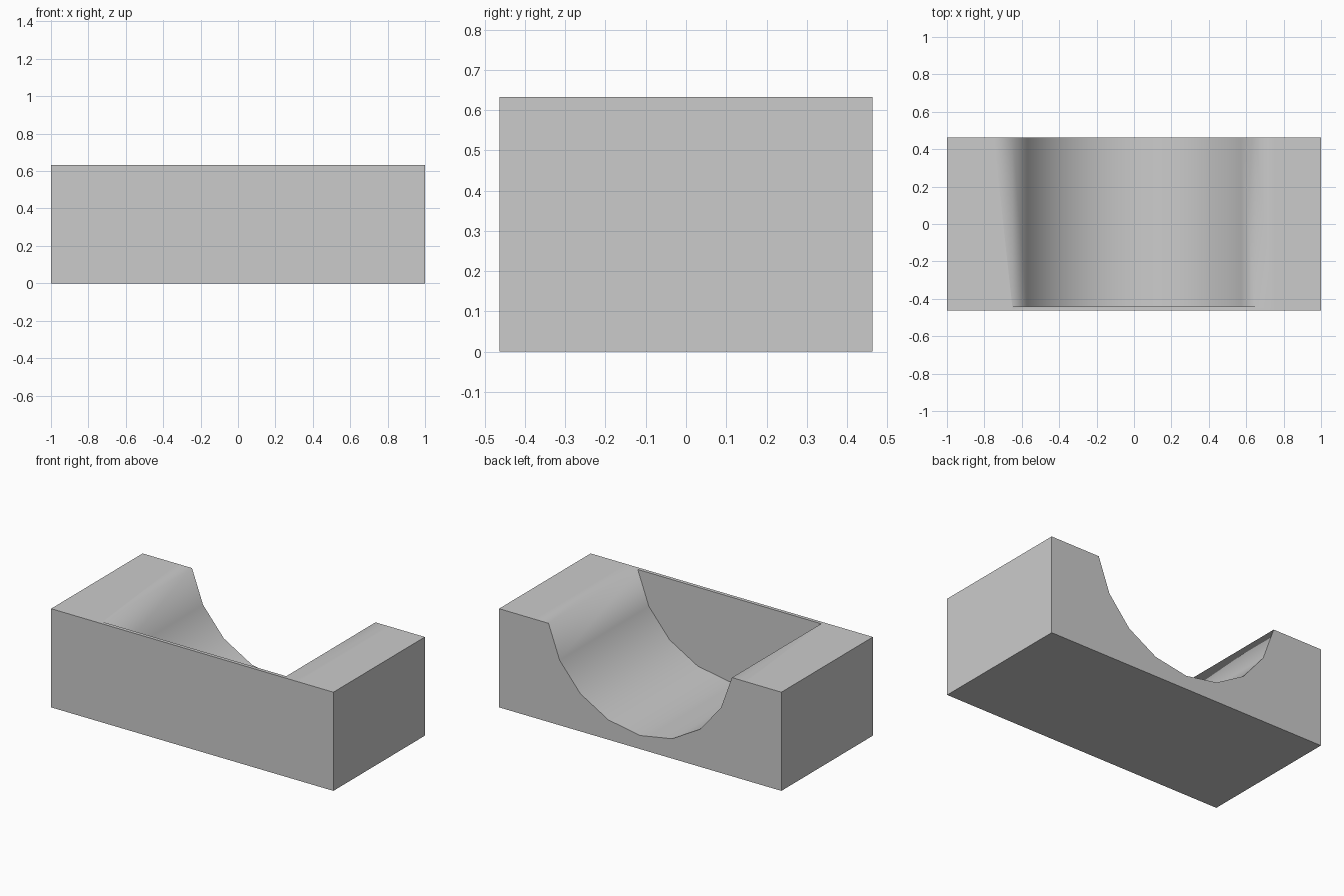
import bpy, bmesh
from math import radians, cos, sin

if "Cube" in bpy.data.objects:
    bpy.data.objects.remove(bpy.data.objects["Cube"])

W, D, H = 1.0, 0.463, 0.632      # half width, half depth, height
INNER = -0.44                    # inner face of the thin front wall
R, CZ = 0.66, 0.747              # trough radius and centre height
STRIP = 0.75                     # outer edge of the rim strip

# Trough section, left rim to right rim
arc = [(R * cos(radians(a)), CZ + R * sin(radians(a))) for a in range(190, 351, 20)]
arc[0], arc[-1] = (arc[0][0], H), (arc[-1][0], H)

bm = bmesh.new()


def row(points, y):
    return [bm.verts.new((x, y, z)) for x, z in points]


left, right = [(-W, H), (-STRIP, H)], [(STRIP, H), (W, H)]
back = row(left + arc + right, D)
back_base = row([(-W, 0), (W, 0)], D)
rim = [left[1], arc[0], arc[-1], right[0]]
front = row([left[0]] + rim + [right[1]], -D)
front_base = row([(-W, 0), (W, 0)], -D)
inner = row(arc, INNER)

# Trough surface and the inside of the front wall
back_arc = back[2:-2]
for i in range(len(arc) - 1):
    bm.faces.new((back_arc[i], back_arc[i + 1], inner[i + 1], inner[i]))
bm.faces.new(inner)

# Flat shoulders, rim strips and wall top
bm.faces.new((front[0], front[1], back[1], back[0]))
bm.faces.new((front[1], front[2], inner[0], back[2], back[1]))
bm.faces.new((front[2], front[3], inner[-1], inner[0]))
bm.faces.new((front[3], front[4], back[-2], back[-3], inner[-1]))
bm.faces.new((front[4], front[5], back[-1], back[-2]))

# Front, back, ends and underside
bm.faces.new(front + front_base[::-1])
bm.faces.new(back + back_base[::-1])
bm.faces.new((front[0], back[0], back_base[0], front_base[0]))
bm.faces.new((front[5], back[-1], back_base[1], front_base[1]))
bm.faces.new(front_base + back_base[::-1])
bmesh.ops.recalc_face_normals(bm, faces=bm.faces)

mesh = bpy.data.meshes.new("trough_block")
bm.to_mesh(mesh)
bm.free()
block = bpy.data.objects.new("trough_block", mesh)
bpy.context.collection.objects.link(block)

# Smooth over the rim, sharp at the square corners
bpy.context.view_layer.objects.active = block
block.select_set(True)
bpy.ops.object.shade_smooth_by_angle(angle=radians(80))
